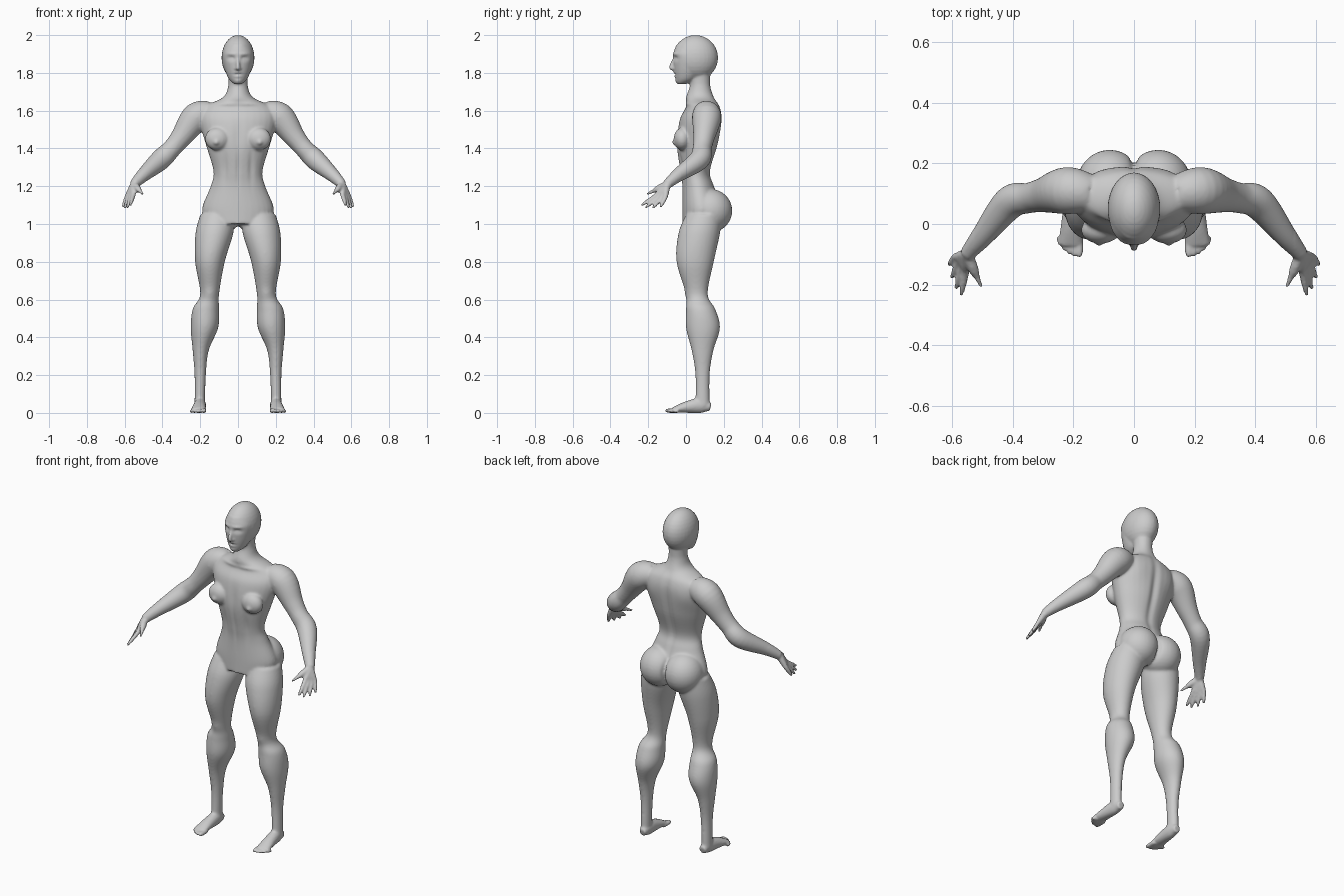
import bpy
import bmesh
from math import cos, sin, pi, exp
from mathutils import Vector, Matrix

if "Cube" in bpy.data.objects:
    bpy.data.objects.remove(bpy.data.objects["Cube"])

SEGMENTS = 32
STEPS = 6
bm = bmesh.new()


def spline(before, start, end, after, t):
    """One Catmull-Rom value between start and end."""
    slope_in, slope_out = (end - before) / 2, (after - start) / 2
    gap = end - start
    bend = 3 * gap - 2 * slope_in - slope_out
    return start + t * (slope_in + t * (bend + t * (slope_in + slope_out - 2 * gap)))


def resample(keys):
    """Smooth run of sections through the key sections."""
    padded = [keys[0], *keys, keys[-1]]
    sections = []
    for span in zip(padded, padded[1:], padded[2:], padded[3:]):
        for step in range(STEPS):
            sections.append([spline(*values, step / STEPS) for values in zip(*span)])
    return sections + [list(keys[-1])]


def skin(rings):
    """Closed surface through a run of rings."""
    loops = [[bm.verts.new(point) for point in ring] for ring in rings]
    for low, high in zip(loops, loops[1:]):
        for i in range(SEGMENTS):
            j = (i + 1) % SEGMENTS
            bm.faces.new((low[i], low[j], high[j], high[i]))
    bm.faces.new(loops[0])
    bm.faces.new(loops[-1])


def circle():
    return [(cos(2 * pi * i / SEGMENTS), sin(2 * pi * i / SEGMENTS)) for i in range(SEGMENTS)]


def stack(keys, side=1):
    """Level sections: height, inner x, outer x, front y, back y."""
    rings = []
    for z, inner, outer, front, back in resample(keys):
        middle, depth = (inner + outer) / 2, (front + back) / 2
        rings.append([(side * (middle + c * (outer - inner) / 2), depth + s * (back - front) / 2, z)
                      for c, s in circle()])
    skin(rings)


def centred_stack(keys):
    """Level sections about the middle: height, half width, front y, back y."""
    stack([(z, -half, half, front, back) for z, half, front, back in keys])


def tube(keys, side=1):
    """Sections across a path: x, y, z, half width, half height."""
    path = resample(keys)
    rings = []
    for n, (x, y, z, width, height) in enumerate(path):
        behind, ahead = path[max(n - 1, 0)], path[min(n + 1, len(path) - 1)]
        turn = (Vector(ahead[:3]) - Vector(behind[:3])).to_track_quat('Z', 'Y')
        ring = [Vector((x, y, z)) + turn @ Vector((width * c, height * s, 0)) for c, s in circle()]
        rings.append([(side * point.x, point.y, point.z) for point in ring])
    skin(rings)


def limb(points, radii, side):
    """Round tube through points."""
    tube([(*point, radius, radius) for point, radius in zip(points, radii)], side)


def ball(centre, radii, side=1):
    place = Matrix.Translation((side * centre[0], *centre[1:]))
    bmesh.ops.create_uvsphere(bm, u_segments=SEGMENTS, v_segments=SEGMENTS // 2, radius=1,
                              matrix=place @ Matrix.Diagonal((*radii, 1)))


def hand(side):
    """Four fingers fanned from index to little, each running through the palm, and a thumb."""
    wrist = Vector((.55, -.1, 1.21))
    for finger in range(4):
        fan = finger / 3
        knuckle = Vector((.555, -.16, 1.15)).lerp(Vector((.59, -.11, 1.14)), fan)
        tip = Vector((.57, -.235, 1.1)).lerp(Vector((.61, -.135, 1.09)), fan)
        tip += (tip - knuckle) * sin(pi * fan) * .25
        limb((wrist, wrist.lerp(knuckle, .6), knuckle, knuckle.lerp(tip, .6), tip),
             (.02, .016, .012, .01, .006), side)
    thumb = Vector((.503, -.208, 1.157))
    limb((wrist, wrist.lerp(thumb, .4), wrist.lerp(thumb, .7), thumb), (.018, .018, .011, .007), side)


def foot(side):
    """Heel to ball of the foot, then five toes with the big toe innermost."""
    tube([(.2, .13, .03, .02, .02), (.2, .08, .04, .03, .04),
          (.205, 0, .03, .035, .03), (.21, -.07, .015, .04, .013)], side)
    for toe in range(5):
        radius = .012 - toe * .001
        x, tip = .18 + toe / 60, toe * toe / 400 - .11
        limb([(x, y, radius) for y in (-.04, tip + .02, tip)], (radius, radius, radius / 2), side)


# torso and neck
centred_stack([(1, .16, -.02, .16), (1.08, .19, -.02, .19), (1.2, .145, -.02, .15),
               (1.28, .13, -.03, .13), (1.42, .17, -.05, .17), (1.55, .205, -.035, .19),
               (1.62, .18, 0, .18), (1.67, .08, 0, .15), (1.73, .052, .02, .13), (1.8, .052, .02, .13)])

# skull, face and nose
ball((0, .05, 1.88), (.087, .12, .12))
centred_stack([(1.74, .02, -.045, 0), (1.77, .05, -.055, .06), (1.83, .073, -.065, .1),
               (1.9, .08, -.067, .1), (1.95, .06, -.05, .1)])
limb([(0, -.055, 1.89), (0, -.07, 1.86), (0, -.077, 1.83), (0, -.06, 1.815)], (.008, .008, .012, .008), 1)

for side in (1, -1):
    # leg from hip to ankle
    stack([(1.05, .02, .2, 0, .19), (.95, .025, .225, -.04, .18), (.8, .07, .227, -.05, .147),
           (.63, .1, .2, 0, .115), (.55, .1, .24, 0, .155), (.45, .105, .25, 0, .18),
           (.33, .155, .24, .03, .145), (.2, .17, .23, .05, .125), (.04, .175, .23, .05, .125)], side)
    # arm from shoulder to wrist
    limb([(.14, .1, 1.59), (.22, .11, 1.565), (.3, .095, 1.46), (.35, .085, 1.4),
          (.41, .07, 1.34), (.5, -.04, 1.26), (.55, -.1, 1.21)],
         (.06, .078, .057, .05, .055, .037, .025), side)
    ball((.08, .13, 1.07), (.11, .115, .115), side)   # buttock
    ball((.11, -.02, 1.45), (.065, .045, .06), side)  # breast
    hand(side)
    foot(side)

bmesh.ops.recalc_face_normals(bm, faces=bm.faces)
mesh = bpy.data.meshes.new("body")
bm.to_mesh(mesh)
bm.free()
body = bpy.data.objects.new("body", mesh)
bpy.context.collection.objects.link(body)
bpy.context.view_layer.objects.active = body
body.select_set(True)

# fuse the parts into one skin
fuse = body.modifiers.new("fuse", 'REMESH')
fuse.mode = 'VOXEL'
fuse.voxel_size = .0065
bpy.ops.object.modifier_apply(modifier=fuse.name)

# soften the joints, keeping fingers, toes and face crisp
soft = body.vertex_groups.new(name="soft")
for vertex in body.data.vertices:
    x, y, z = vertex.co
    crisp = z < .06 or abs(x) > .53
    soft.add([vertex.index], .1 if crisp else .3 if z > 1.75 else 1, 'REPLACE')
relax = body.modifiers.new("relax", 'SMOOTH')
relax.vertex_group = soft.name
relax.iterations = 10
bpy.ops.object.modifier_apply(modifier=relax.name)

# mirrored sculpting dabs: x, height, reach across, reach up, push along the normal
DENT, BULGE = -.006, .005
front_dabs = {
    "eye socket": (.036, 1.877, .02, .012, 2 * DENT),
    "eyelid": (.036, 1.874, .011, .007, BULGE),
    "brow": (.035, 1.9, .025, .008, BULGE),
    "nostril": (.012, 1.823, .008, .007, BULGE),
    "upper lip": (0, 1.802, .018, .007, BULGE),
    "lower lip": (0, 1.782, .016, .007, BULGE),
    "mouth line": (0, 1.792, .02, .005, DENT),
    "chin": (0, 1.757, .018, .012, BULGE),
    "nipple": (.115, 1.432, .013, .013, 2 * BULGE),
    "breastbone": (0, 1.46, .025, .08, DENT),
    "collarbone": (.06, 1.635, .06, .01, BULGE),
    "belly line": (0, 1.3, .01, .09, DENT),
    "belly side": (.07, 1.3, .015, .08, DENT),
    "kneecap": (.15, .63, .03, .03, BULGE),
}
back_dabs = {
    "spine": (0, 1.42, .022, .2, 2 * DENT),
    "shoulder blade": (.11, 1.53, .05, .06, BULGE),
    "cleft": (0, 1.06, .012, .09, 2 * DENT),
}
normals = [vertex.normal.copy() for vertex in body.data.vertices]
for vertex, normal in zip(body.data.vertices, normals):
    push = 0
    for x, z, across, up, amount in (front_dabs if normal.y < 0 else back_dabs).values():
        far = ((abs(vertex.co.x) - x) / across) ** 2 + ((vertex.co.z - z) / up) ** 2
        push += amount * exp(-far) * abs(normal.y)
    vertex.co += normal * push
bpy.ops.object.shade_smooth()

grey = bpy.data.materials.new("plain grey")
grey.use_nodes = True
grey.diffuse_color = (.6, .6, .6, 1)
grey.node_tree.nodes["Principled BSDF"].inputs["Base Color"].default_value = grey.diffuse_color
body.data.materials.clear()
body.data.materials.append(grey)
